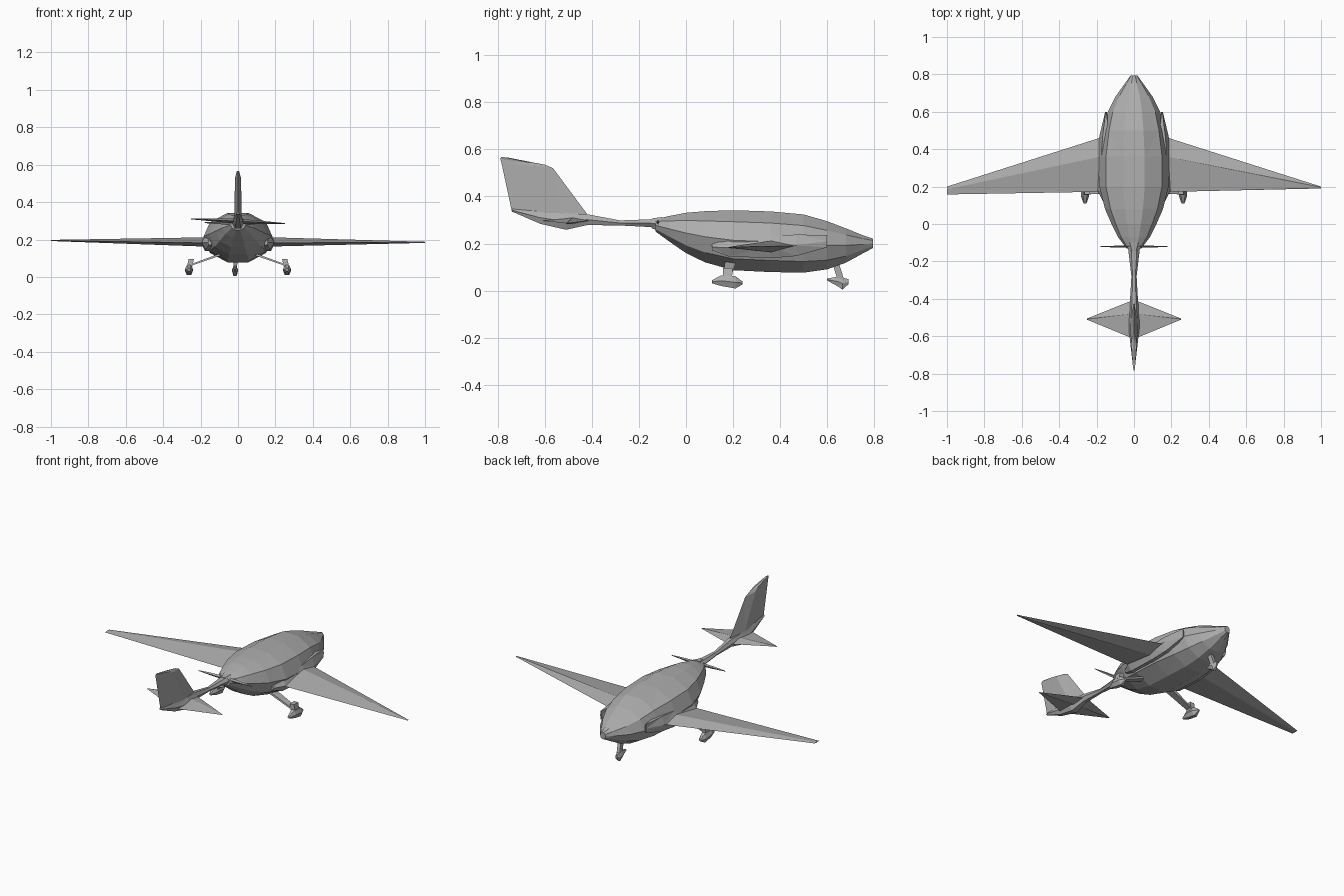
import bpy, bmesh, math
from mathutils import Vector

cube = bpy.data.objects.get("Cube")
if cube:
    bpy.data.objects.remove(cube, do_unlink=True)

grey = bpy.data.materials.new("light grey")
grey.use_nodes = True
grey.diffuse_color = (0.42, 0.42, 0.42, 1)
grey.node_tree.nodes["Principled BSDF"].inputs["Base Color"].default_value = grey.diffuse_color


def loft(name, rings, triangulate=True):
    """Skin a list of equal-length point rings and cap both ends."""
    bm = bmesh.new()
    loops = [[bm.verts.new(p) for p in ring] for ring in rings]
    n = len(loops[0])
    for a, b in zip(loops, loops[1:]):
        for i in range(n):
            j = (i + 1) % n
            bm.faces.new((a[i], a[j], b[j], b[i]))
    bm.faces.new(loops[0])
    bm.faces.new(loops[-1])
    bmesh.ops.remove_doubles(bm, verts=bm.verts, dist=0.0005)
    bmesh.ops.recalc_face_normals(bm, faces=bm.faces)
    if triangulate:
        bmesh.ops.triangulate(bm, faces=bm.faces, quad_method='SHORT_EDGE')
    mesh = bpy.data.meshes.new(name)
    bm.to_mesh(mesh)
    bm.free()
    mesh.materials.append(grey)
    obj = bpy.data.objects.new(name, mesh)
    bpy.context.collection.objects.link(obj)
    return obj


def hull_ring(y, half, low, high, sides=10, x=0, waist=0.5):
    """Cross-section across y, with its widest line at the waist height."""
    mid = low + (high - low) * waist
    ring = []
    for i in range(sides):
        a = math.tau * i / sides
        s = math.sin(a)
        ring.append((x + half * math.cos(a), y, mid + s * (high - mid if s > 0 else mid - low)))
    return ring


def foil_ring(lead, trail, thick, axis):
    """Four-sided foil section from its leading to its trailing edge."""
    lead, trail = Vector(lead), Vector(trail)
    crest = lead.lerp(trail, 0.35)
    up = Vector(axis) * thick
    return [lead, crest + up, trail, crest - up]


def bar(name, a, b, wide, deep, taper=1.0):
    """Four-sided strut between two points."""
    rings = []
    for p, k in ((a, 1), (b, taper)):
        rings.append([(p[0] + sx * wide * k, p[1] + sy * deep * k, p[2])
                      for sx, sy in ((-1, -1), (1, -1), (1, 1), (-1, 1))])
    return loft(name, rings)


# Fuselage: y, half width, bottom, top
stations = [(-0.13, 0.04, 0.25, 0.305), (-0.07, 0.085, 0.205, 0.32), (0.0, 0.12, 0.155, 0.335),
            (0.08, 0.155, 0.115, 0.343), (0.2, 0.185, 0.08, 0.348), (0.36, 0.185, 0.072, 0.343),
            (0.5, 0.165, 0.07, 0.33), (0.6, 0.14, 0.085, 0.3), (0.68, 0.1, 0.115, 0.268),
            (0.75, 0.05, 0.155, 0.238), (0.795, 0.018, 0.18, 0.222)]
loft("fuselage", [hull_ring(*s) for s in stations])

# Tail boom and tail cone
boom = [(-0.1, 0.035, 0.26, 0.31), (-0.16, 0.028, 0.268, 0.305), (-0.28, 0.014, 0.275, 0.3),
        (-0.42, 0.022, 0.275, 0.328), (-0.51, 0.034, 0.253, 0.335),
        (-0.62, 0.022, 0.28, 0.34), (-0.74, 0.008, 0.335, 0.348)]
loft("tail_boom", [hull_ring(*s, sides=6) for s in boom])

# Tail fin
side = (1, 0, 0)
loft("tail_fin", [foil_ring((0, -0.42, 0.325), (0, -0.74, 0.335), 0.02, side),
                  foil_ring((0, -0.565, 0.52), (0, -0.785, 0.545), 0.016, side),
                  foil_ring((0, -0.6, 0.535), (0, -0.79, 0.56), 0.012, side),
                  foil_ring((0, -0.755, 0.565), (0, -0.785, 0.568), 0.006, side)])

# Propeller and hub behind the cabin
loft("propeller_hub", [hull_ring(-0.145, 0.022, 0.262, 0.31, 6),
                       hull_ring(-0.1, 0.045, 0.24, 0.318, 6)])
for s, label in ((1, "left"), (-1, "right")):
    up = (0, 0, 1)
    loft(label + "_propeller_blade",
         [foil_ring((0, -0.114, 0.29), (0, -0.126, 0.29), 0.012, up),
          foil_ring((s * 0.1, -0.116, 0.29), (s * 0.1, -0.125, 0.29), 0.008, up),
          foil_ring((s * 0.18, -0.119, 0.29), (s * 0.18, -0.123, 0.29), 0.002, up)])

    # Wings: the right tip is blunt, the left one comes to a point
    tip_y, tip_z = (0.19, 0.185) if s > 0 else (0.158, 0.195)
    loft(label + "_wing",
         [foil_ring((s * 0.1, 0.49, 0.19), (s * 0.1, 0.165, 0.185), 0.028, up),
          foil_ring((s * 0.2, 0.455, 0.19), (s * 0.2, 0.172, 0.182), 0.024, up),
          foil_ring((s * 1.0, 0.2, tip_z), (s * 1.0, tip_y, tip_z), 0.003, up)])

    # Wing root fairing
    loft(label + "_root_fairing",
         [hull_ring(y, w, lo, hi, 6, s * 0.15)
          for y, w, lo, hi in ((0.11, 0.01, 0.17, 0.2), (0.18, 0.045, 0.14, 0.225),
                               (0.36, 0.05, 0.13, 0.24), (0.47, 0.035, 0.14, 0.245),
                               (0.6, 0.004, 0.18, 0.24))])

    # Stabiliser halves, slightly tilted
    root_z, tip_z = 0.298, 0.298 - s * 0.012
    loft(label + "_stabiliser",
         [foil_ring((0, -0.405, root_z), (0, -0.615, root_z), 0.014, up),
          foil_ring((s * 0.25, -0.505, tip_z), (s * 0.25, -0.512, tip_z), 0.002, up)])

    # Main landing gear
    x = s * 0.262
    bar(label + "_gear_leg", (s * 0.08, 0.19, 0.125), (x, 0.175, 0.06), 0.018, 0.024, 0.7)
    bar(label + "_gear_knee", (x - s * 0.012, 0.178, 0.095), (x, 0.175, 0.04), 0.014, 0.02)
    loft(label + "_wheel_pod",
         [hull_ring(y, w, lo, hi, 6, x)
          for y, w, lo, hi in ((0.11, 0.008, 0.03, 0.045), (0.15, 0.022, 0.016, 0.068),
                               (0.21, 0.022, 0.005, 0.065), (0.24, 0.008, 0.025, 0.04))])

# Nose gear
bar("nose_gear_strut", (-0.01, 0.635, 0.12), (-0.016, 0.66, 0.04), 0.01, 0.014)
loft("nose_wheel_pod",
     [hull_ring(y, w, lo, hi, 6, -0.016)
      for y, w, lo, hi in ((0.6, 0.006, 0.042, 0.052), (0.645, 0.016, 0.015, 0.062),
                           (0.665, 0.016, 0.0, 0.06), (0.69, 0.006, 0.025, 0.05))])
